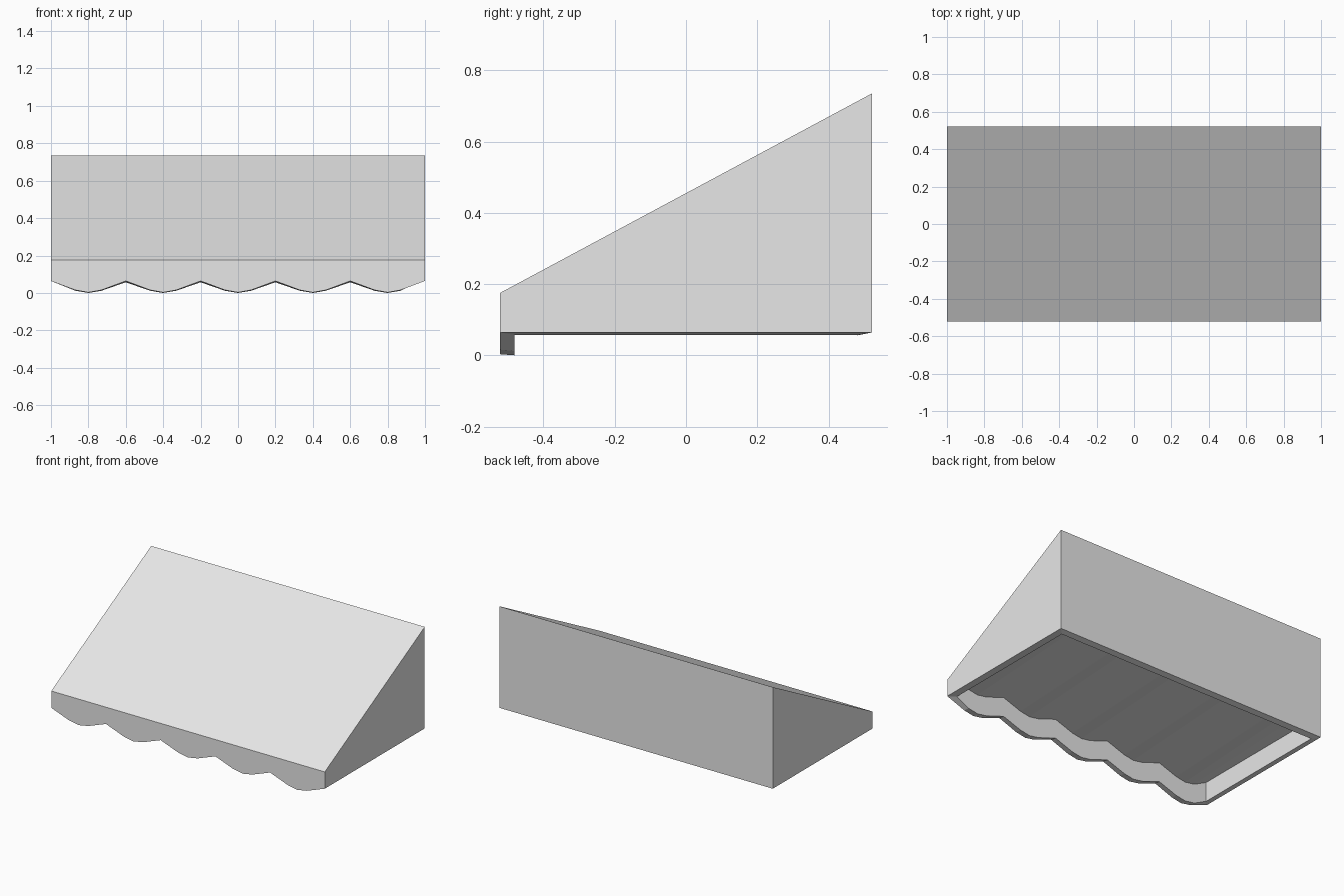
import bpy
import bmesh

cube = bpy.data.objects.get("Cube")
if cube:
    bpy.data.objects.remove(cube, do_unlink=True)

HALF_W, HALF_D = 1.0, 0.522      # half width and half depth
WALL = 0.04                      # rim thickness
EAVE, PEAK = 0.175, 0.735        # front and back heights of the slope
HEM = 0.064                      # bottom edge of sides and back
RECESS = 0.128                   # depth of the hollow underneath
SCALLOPS = 5

# Stations across the width: four steps per scallop
pitch = 2 * HALF_W / SCALLOPS
stations = []                    # (x, scallop height)
for s in range(SCALLOPS):
    mid = -HALF_W + pitch * (s + 0.5)
    for u in (-1, -0.35, 0, 0.35):
        stations.append((mid + u * pitch / 2, abs(u) ** 1.5))
stations.append((HALF_W, 1))

bm = bmesh.new()


def row(y, low, high, inset=0.0):
    """One line of vertices across the width, rising from low to high at cusps."""
    limit = HALF_W - inset
    return [bm.verts.new((max(-limit, min(limit, x)), y, low + (high - low) * t))
            for x, t in stations]


def bridge(a, b):
    """Quads between two rows."""
    for i in range(len(a) - 1):
        bm.faces.new((a[i], a[i + 1], b[i + 1], b[i]))


# Outer hem, inner hem and recessed ceiling rows
inner = HALF_D - WALL
front = row(-HALF_D, 0.003, HEM)
back = row(HALF_D, HEM, HEM)
rim_front = row(-inner, 0, 0.057, WALL)
rim_back = row(inner, 0.056, 0.057, WALL)
ceil_front = row(-inner, RECESS, 0.057 + RECESS, WALL)
ceil_back = row(inner, 0.056 + RECESS, 0.057 + RECESS, WALL)

# Sloped roof with front valance, back and sides
eave = [bm.verts.new((x, -HALF_D, EAVE)) for x in (-HALF_W, HALF_W)]
peak = [bm.verts.new((x, HALF_D, PEAK)) for x in (-HALF_W, HALF_W)]
bm.faces.new((eave[0], eave[1], peak[1], peak[0]))
bm.faces.new(front + [eave[1], eave[0]])
bm.faces.new(back + [peak[1], peak[0]])
for end, k in ((0, 0), (-1, 1)):
    bm.faces.new((front[end], back[end], peak[k], eave[k]))
    # Side rim and inner side wall
    bm.faces.new((front[end], back[end], rim_back[end], rim_front[end]))
    bm.faces.new((rim_front[end], rim_back[end], ceil_back[end], ceil_front[end]))

# Front and back rims, inner walls and rippled ceiling
bridge(front, rim_front)
bridge(back, rim_back)
bridge(rim_front, ceil_front)
bridge(rim_back, ceil_back)
bridge(ceil_front, ceil_back)
bmesh.ops.recalc_face_normals(bm, faces=bm.faces[:])

mesh = bpy.data.meshes.new("awning")
bm.to_mesh(mesh)
bm.free()
awning = bpy.data.objects.new("awning", mesh)
bpy.context.scene.collection.objects.link(awning)

# Plain grey cloth
grey = bpy.data.materials.new("light_grey")
grey.use_nodes = True
colour = (0.8, 0.8, 0.8, 1)
grey.diffuse_color = colour
grey.node_tree.nodes["Principled BSDF"].inputs["Base Color"].default_value = colour
mesh.materials.append(grey)
